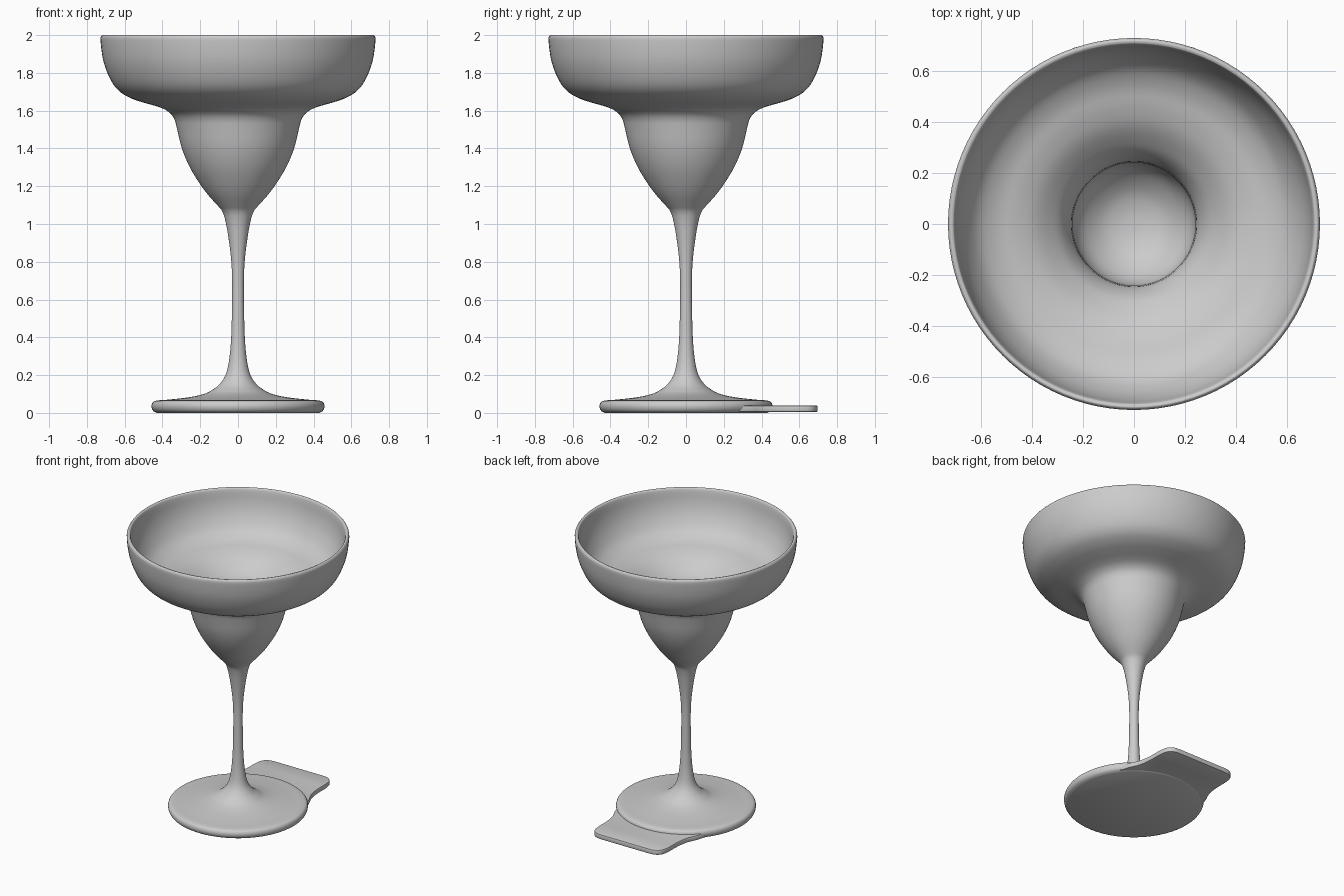
import bpy, bmesh, math
from mathutils import Vector

cube = bpy.data.objects.get("Cube")
if cube:
    bpy.data.objects.remove(cube)

SEGMENTS = 96

glass = bpy.data.materials.new("plain grey")
glass.use_nodes = True
grey = (0.6, 0.6, 0.6, 1)
glass.diffuse_color = grey
glass.node_tree.nodes["Principled BSDF"].inputs["Base Color"].default_value = grey


def smooth_path(points, steps=4):
    """Smooth curve through the given (radius, height) points."""
    pts = [Vector(p) for p in points]
    pts = [pts[0]] + pts + [pts[-1]]
    path = []
    for a, b, c, d in zip(pts, pts[1:], pts[2:], pts[3:]):
        for i in range(steps):
            t = i / steps
            path.append(0.5 * (2 * b + (c - a) * t
                               + (2 * a - 5 * b + 4 * c - d) * t ** 2
                               + (3 * b - a - 3 * c + d) * t ** 3))
    path.append(pts[-1])
    return path


def finish(bm, name):
    bmesh.ops.recalc_face_normals(bm, faces=bm.faces)
    mesh = bpy.data.meshes.new(name)
    bm.to_mesh(mesh)
    bm.free()
    mesh.materials.append(glass)
    obj = bpy.data.objects.new(name, mesh)
    bpy.context.collection.objects.link(obj)
    bpy.ops.object.select_all(action="DESELECT")
    obj.select_set(True)
    bpy.context.view_layer.objects.active = obj
    bpy.ops.object.shade_smooth_by_angle(angle=math.radians(40))
    return obj


# Foot, stem and outside of the bowl, from the bottom up
outside = [(.43, 0), (.45, .012), (.458, .035), (.45, .057), (.425, .066),
           (.36, .071), (.25, .084), (.175, .102), (.135, .123), (.1, .15),
           (.066, .2), (.047, .28), (.036, .4), (.032, .55), (.031, .7),
           (.037, .82), (.054, .95), (.07, 1.03), (.085, 1.07), (.11, 1.1),
           (.155, 1.15), (.2, 1.21), (.255, 1.3), (.297, 1.4), (.324, 1.51),
           (.335, 1.55), (.353, 1.58), (.385, 1.605), (.43, 1.623),
           (.49, 1.64), (.56, 1.663), (.625, 1.7), (.673, 1.76),
           (.712, 1.86), (.728, 1.97), (.723, 1.997)]
# Rim and inside of the bowl, from the top down
inside = [(.712, 2), (.702, 1.985), (.688, 1.9), (.66, 1.82), (.61, 1.745),
          (.54, 1.7), (.46, 1.675), (.39, 1.645), (.33, 1.6), (.283, 1.55),
          (.25, 1.48), (.242, 1.41), (.235, 1.33), (.2, 1.26), (.13, 1.2),
          (.06, 1.175), (0, 1.17)]

bm = bmesh.new()
profile = [Vector((0, 0))] + smooth_path(outside + inside)
verts = [bm.verts.new((r, 0, z)) for r, z in profile]
edges = [bm.edges.new(pair) for pair in zip(verts, verts[1:])]
bmesh.ops.spin(bm, geom=verts + edges, cent=(0, 0, 0), axis=(0, 0, 1),
               angle=math.tau, steps=SEGMENTS)
bmesh.ops.remove_doubles(bm, verts=bm.verts, dist=0.0001)
finish(bm, "goblet")

# Thin tab behind the foot, with flared root and rounded corners
half = smooth_path([(.37, .2), (.335, .33), (.3, .41), (.285, .5), (.283, .6),
                    (.27, .66), (.235, .69), (.19, .697)])
outline = list(half) + [Vector((-x, y)) for x, y in reversed(half)]
bm = bmesh.new()
base = bm.faces.new([bm.verts.new((x, y, .004)) for x, y in outline])
top = bmesh.ops.extrude_face_region(bm, geom=[base])["geom"]
top_verts = [v for v in top if isinstance(v, bmesh.types.BMVert)]
bmesh.ops.translate(bm, vec=(0, 0, .036), verts=top_verts)
rims = [e for e in bm.edges if abs(e.verts[0].co.z - e.verts[1].co.z) < .001]
bmesh.ops.bevel(bm, geom=rims, offset=.008, segments=2, affect="EDGES", profile=.5)
finish(bm, "foot_tab")
